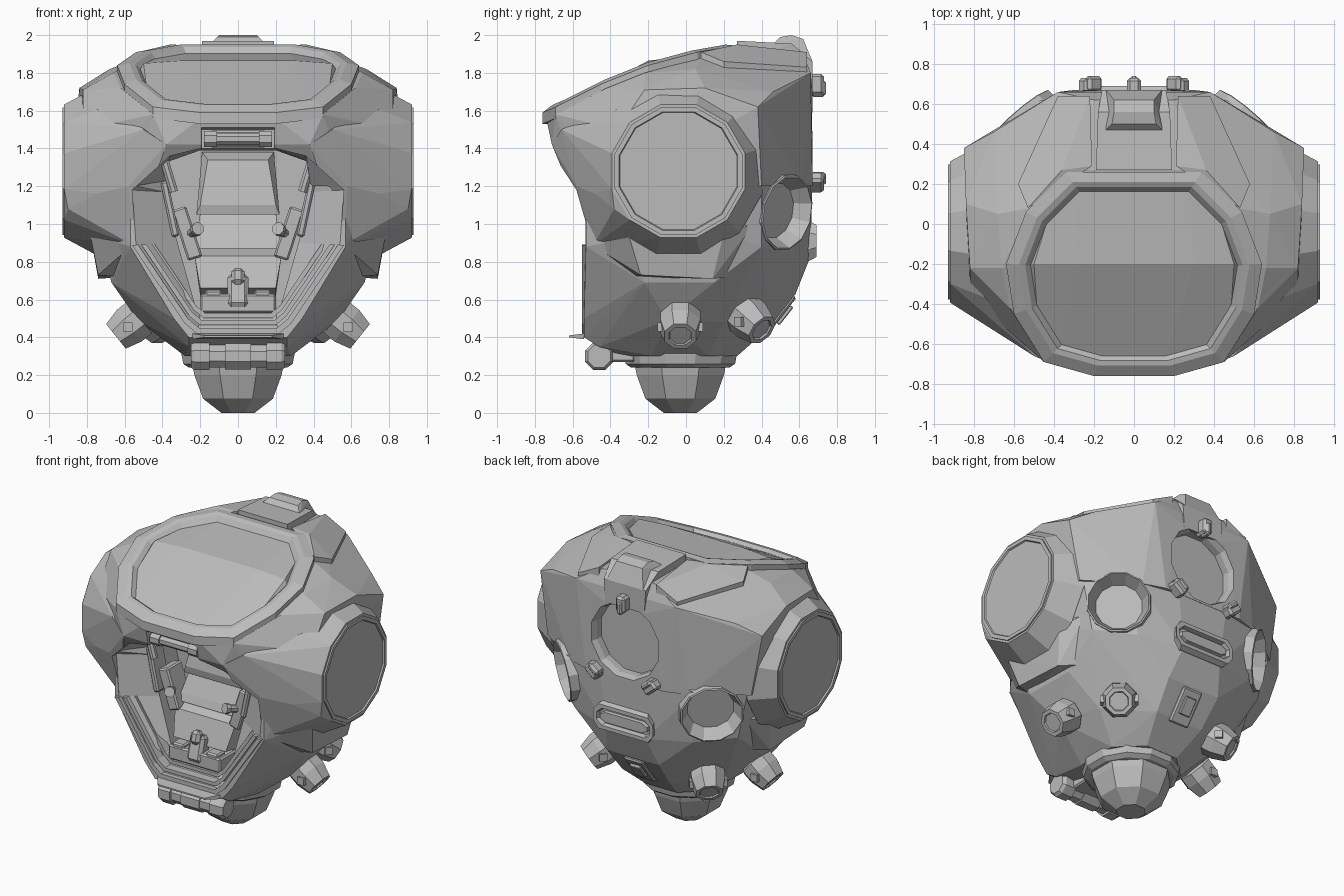
import bpy, bmesh, math
from mathutils import Vector, Matrix, Euler

if "Cube" in bpy.data.objects:
    bpy.data.objects.remove(bpy.data.objects["Cube"])

GREY = (0.5, 0.5, 0.5, 1)
mat = bpy.data.materials.new("plain grey")
mat.use_nodes = True
mat.diffuse_color = GREY
mat.node_tree.nodes["Principled BSDF"].inputs["Base Color"].default_value = GREY


def finish(name, bm, bevel=0):
    bmesh.ops.recalc_face_normals(bm, faces=bm.faces)
    me = bpy.data.meshes.new(name)
    bm.to_mesh(me)
    bm.free()
    me.materials.append(mat)
    ob = bpy.data.objects.new(name, me)
    bpy.context.collection.objects.link(ob)
    if bevel:
        mod = ob.modifiers.new("bevel", "BEVEL")
        mod.width, mod.segments = bevel, 1
    return ob


def hull(name, pts, mirror=True):
    """Convex faceted solid round the points, usually mirrored in x."""
    bm = bmesh.new()
    for x, y, z in pts:
        for s in ((1, -1) if mirror else (1,)):
            bm.verts.new((s * x, y, z))
    bmesh.ops.convex_hull(bm, input=bm.verts)
    loose = [v for v in bm.verts if not v.link_faces]
    bmesh.ops.delete(bm, geom=loose, context="VERTS")
    bmesh.ops.dissolve_limit(bm, angle_limit=0.03, verts=bm.verts, edges=bm.edges)
    return finish(name, bm)


def loft(name, rings, closed=False):
    """Skin a list of equal rings; cap the ends unless it closes on itself."""
    bm = bmesh.new()
    rows = [[bm.verts.new(p) for p in r] for r in rings]
    n = len(rows[0])
    pairs = list(zip(rows, rows[1:])) + ([(rows[-1], rows[0])] if closed else [])
    for a, b in pairs:
        for i in range(n):
            j = (i + 1) % n
            bm.faces.new((a[i], a[j], b[j], b[i]))
    if not closed:
        bm.faces.new(rows[0])
        bm.faces.new(rows[-1])
    return finish(name, bm)


def circle(r, sides):
    angs = [(i + 0.5) * math.tau / sides for i in range(sides)]
    return [(r * math.cos(a), r * math.sin(a)) for a in angs]


def lathe(name, profile, loc, axis, sides=12):
    """Turn (radius, height) pairs round an axis."""
    m = Matrix.Translation(loc) @ Vector(axis).to_track_quat("Z", "Y").to_matrix().to_4x4()
    return loft(name, [[m @ Vector((u, v, h)) for u, v in circle(r, sides)] for r, h in profile])


def box(name, loc, size, rot=(0, 0, 0), bevel=0.01):
    bm = bmesh.new()
    m = Matrix.Translation(loc) @ Euler([math.radians(a) for a in rot]).to_matrix().to_4x4()
    bmesh.ops.create_cube(bm, size=1, matrix=m @ Matrix.Diagonal((*size, 1)))
    return finish(name, bm, bevel)


def both(half):
    """Complete a right-hand outline (x, z) into a closed loop."""
    return half + [(-x, z) for x, z in reversed(half)]


# main shell masses
lower = hull("lower_hull", [
    (.12, -.33, .3), (.28, -.18, .3), (.28, .12, .3), (.12, .27, .3),
    (.26, -.54, .4), (.26, -.46, .35), (.34, -.54, .5), (.53, -.1, .49), (.45, .2, .48),
    (.67, -.22, .69), (.66, .15, .69), (.73, -.28, .93), (.73, .2, .95),
    (.57, -.53, .88), (.57, -.53, 1.2), (.74, -.3, 1.25), (.76, .4, 1.25),
    (.18, .44, .45), (.2, .58, .63), (.15, .66, .83), (.45, .57, .85),
    (.68, .4, .88), (.5, .61, 1.22), (.2, .67, 1.3)])
cowl = hull("upper_cowl", [
    (.2, -.74, 1.56), (.45, -.69, 1.58), (.62, -.42, 1.72), (.66, -.22, 1.8), (.68, .05, 1.82),
    (.52, .08, 1.88), (.3, .27, 1.92), (.38, -.71, 1.42), (.2, -.71, 1.46),
    (.57, -.57, 1.2), (.2, -.57, 1.25), (.82, -.22, 1.71), (.84, .1, 1.72),
    (.85, .38, 1.62), (.78, .4, 1.2), (.7, .46, 1.7), (.38, .66, 1.8), (.2, .62, 1.9),
    (.15, .67, 1.7), (.3, .67, 1.2), (.45, .62, 1.2), (.82, -.36, 1.5), (.82, -.36, 1.2)])
shells = [lower, cowl]
housing = [(x, -.04 + u, 1.28 + v) for x, r in ((.92, .365), (.75, .46)) for u, v in circle(r, 12)]
for s in (1, -1):
    name = "left" if s > 0 else "right"
    shells.append(hull(name + "_shoulder", [(s * x, y, z) for x, y, z in housing + [
        (.58, -.58, 1.2), (.56, -.49, .89), (.38, -.71, 1.42), (.5, -.66, 1.5),
        (.9, -.38, 1.23), (.9, -.38, 1.08), (.6, -.2, 1.7)]], False))
    shells.append(hull(name + "_cheek", [(s * x, y, z) for x, y, z in (
        (.56, -.5, .89), (.78, -.3, .93), (.78, .2, .95), (.74, -.24, .73), (.74, .14, .71),
        (.62, -.27, .72), (.6, .25, .72), (.58, -.5, 1.1), (.8, -.1, 1.1), (.7, .36, 1.0))], False))

# cockpit opening and recess cutters
wide = both([(.2, 1.4), (.36, 1.36), (.56, 1.18), (.54, .89), (.27, .49), (.21, .44)])
tight = both([(.2, 1.39), (.37, 1.33), (.39, 1.17), (.32, .9), (.23, .58), (.2, .54)])
cutters = [
    loft("cockpit_cutter", [[(x, y, z) for x, z in r] for r, y in
                            ((wide, -1), (wide, -.53), (tight, -.4), (tight, -.14))]),
    hull("brow_cutter", [(.2, -1, 1.53), (.2, -1, 1.3), (.19, -.6, 1.5), (.19, -.6, 1.3)]),
    lathe("rear_cutter", [(.25, -.09), (.25, -.04), (.3, .1)], (0, .67, 1.47), (0, 1, 0))]
ports = [((s * .57, .53, 1.06), (s * .65, .75, -.15)) for s in (1, -1)]
for loc, axis in ports:
    cutters.append(lathe("port_cutter", [(.2, -.14), (.2, .2)], loc, axis))
for ob in shells:
    bpy.context.view_layer.objects.active = ob
    for c in cutters:
        mod = ob.modifiers.new("cut", "BOOLEAN")
        mod.operation, mod.object, mod.solver = "DIFFERENCE", c, "EXACT"
        bpy.ops.object.modifier_apply(modifier=mod.name)
for c in cutters:
    bpy.data.objects.remove(c)
for loc, axis in ports:
    lathe("rear_port", [(.22, -.16), (.205, .005), (.195, .01), (.15, -.08)], loc, axis)

# roof hatch: raised frame round a recessed folded panel
outline = [(.2, -.76, 1.59), (.45, -.69, 1.62), (.6, -.45, 1.74), (.64, -.2, 1.84),
           (.54, .06, 1.91), (.34, .26, 1.945)]
outline += [(-x, y, z) for x, y, z in reversed(outline)]


def hatch_ring(scale, drop):
    return [(x * scale, -.24 + (y + .24) * scale, 1.79 + (z - 1.79) * scale + drop) for x, y, z in outline]


loft("hatch_frame", [hatch_ring(1.0, -.06), hatch_ring(1.0, 0), hatch_ring(.9, .02),
                     hatch_ring(.85, .015), hatch_ring(.8, -.015), hatch_ring(.8, -.1)], True)
hull("hatch_panel", hatch_ring(.81, -.012) + [(.5, -.2, 1.85), (.3, -.2, 1.865)])

# rear roof plates, spine and cap
hull("roof_spine", [(.19, .27, 1.97), (.19, .27, 1.85), (.18, .56, 1.955), (.16, .67, 1.86), (.15, .67, 1.7)])
hull("spine_cap", [(.15, .46, 1.95), (.11, .5, 1.99), (.1, .56, 2.0), (.1, .62, 1.98), (.14, .67, 1.86)])
for s in (1, -1):
    hull("roof_plate", [(s * x, y, z + d) for d in (.01, -.1) for x, y, z in (
        (.21, .29, 1.935), (.36, .27, 1.94), (.53, .08, 1.9), (.58, .2, 1.85), (.38, .64, 1.82),
        (.22, .64, 1.9))], False)

# U-shaped sills round the lower half of the opening
for y, k, w in ((-.55, 1.04, .06), (-.53, .95, .05), (-.48, .87, .05)):
    path = wide[3:-3]
    sill = [[(x * f, yy, .92 + (z - .92) * f) for f, yy in
             ((k, y), (k - w, y), (k - w, y + .06), (k, y + .06))] for x, z in path]
    loft("cockpit_sill", sill)
hull("front_lip", [(.24, -.54, .42), (.24, -.54, .39), (.18, -.62, .41), (.18, -.62, .4)])

# seat and controls
hull("seat_back", [(.19, -.16, 1.38), (.16, -.24, 1.34), (.2, -.29, 1.1), (.22, -.28, 1.05), (.22, -.12, 1.05)])
hull("seat_middle", [(.2, -.24, 1.06), (.22, -.31, .92), (.23, -.33, .87), (.23, -.14, .87), (.2, -.14, 1.06)])
hull("seat_cushion", [(.23, -.28, .87), (.23, -.36, .83), (.2, -.42, .66), (.2, -.2, .62), (.23, -.14, .87)])
box("foot_well", (0, -.31, .58), (.4, .34, .1))
box("control_column", (0, -.43, .64), (.11, .1, .18), (-15, 0, 0), .02)
box("control_grip", (0, -.45, .72), (.07, .07, .09), (-15, 0, 0), .02)
for s in (1, -1):
    box("pedal", (s * .13, -.43, .6), (.09, .09, .1))
    box("wall_panel", (s * .36, -.36, 1.08), (.04, .14, .3), (0, s * 12, 0))
    box("side_console", (s * .27, -.3, .95), (.08, .16, .28), (0, s * 18, 0))
    lathe("lever", [(.025, 0), (.025, .07), (.035, .07), (.035, .1)],
          (s * .25, -.36, .95), (-s * .3, -.7, .2), 8)
    lathe("wall_strut", [(.025, 0), (.025, .2)], (s * .34, -.43, 1.17), (s * .3, 0, 1), 8)

# hinge bars above and below the opening
bar = [(.045, -.18), (.045, -.11), (.034, -.11), (.034, .11), (.045, .11), (.045, .18)]
lathe("upper_hinge", bar, (0, -.67, 1.45), (1, 0, 0), 8)
box("upper_hinge_mount", (0, -.61, 1.45), (.3, .1, .09))
latch = [(.065, -.25), (.08, -.23), (.08, -.15), (.065, -.15), (.065, -.07), (.075, -.07),
         (.075, .07), (.065, .07), (.065, .15), (.08, .15), (.08, .23), (.065, .25)]
lathe("lower_latch", latch, (0, -.46, .3), (1, 0, 0), 8)
box("latch_mount", (0, -.37, .32), (.34, .2, .1))

# side discs
for s in (1, -1):
    lathe("side_disc", [(.35, .85), (.35, .93), (.325, .93), (.32, .92)], (0, -.04, 1.28), (s, 0, 0), 12)

# lower nozzles
nozzle = [(.14, -.14), (.13, .0), (.115, .02), (.095, .02), (.115, .04), (.115, .11),
          (.09, .2), (.065, .2), (.06, .19)]
for s in (1, -1):
    for loc, axis in (((.49, -.03, .53), (.75, 0, -.6)), ((.35, .28, .55), (.5, .55, -.5))):
        c, d = Vector((s * loc[0], *loc[1:])), Vector((s * axis[0], *axis[1:])).normalized()
        lathe("nozzle", nozzle, c, d, 8)
        side = d.cross(Vector((0, 0, 1))).normalized()
        for k in (1, -1):
            lathe("nozzle_lug", [(.035, 0), (.035, .045)], c + d * .12 + side * k * .075, side * k, 4)

# belly collar and faceted dome
lathe("belly_collar", [(.27, .24), (.3, .26), (.31, .31), (.31, .36)], (0, -.03, 0), (0, 0, 1), 12)
lathe("belly_dome", [(.095, 0), (.2, .075), (.25, .2), (.27, .3)], (0, -.03, 0), (0, 0, 1), 8)

# rear clamps, slot and small hatch
for x, z, tilt in ((0, 1.74, 0), (.22, 1.22, 50), (-.22, 1.22, -50)):
    box("rear_clamp", (x, .68, z), (.07, .1, .11), (0, tilt, 0), .015)
    box("rear_clamp_tip", (x * .92, .7, 1.47 + (z - 1.47) * .92), (.045, .08, .09), (0, tilt, 0), .015)


def slot(f, y):
    pts = [(.23, .035), (.23, -.035), (.19, -.085), (-.19, -.085), (-.23, -.035), (-.23, .035),
           (-.19, .085), (.19, .085)]
    g = .085 * (1 - f)
    return [(x - math.copysign(g, x), .66 + y, .91 + z * f) for x, z in pts]


loft("rear_slot", [slot(1.2, -.08), slot(1.2, .0), slot(1, .03), slot(.7, .03), slot(.6, .0),
                   slot(.45, .0), slot(.4, .025), slot(.2, .025)])
box("rear_hatch_mount", (0, .48, .54), (.15, .08, .24), (-38, 0, 0))
box("rear_hatch", (0, .52, .52), (.08, .03, .12), (-38, 0, 0), .005)
